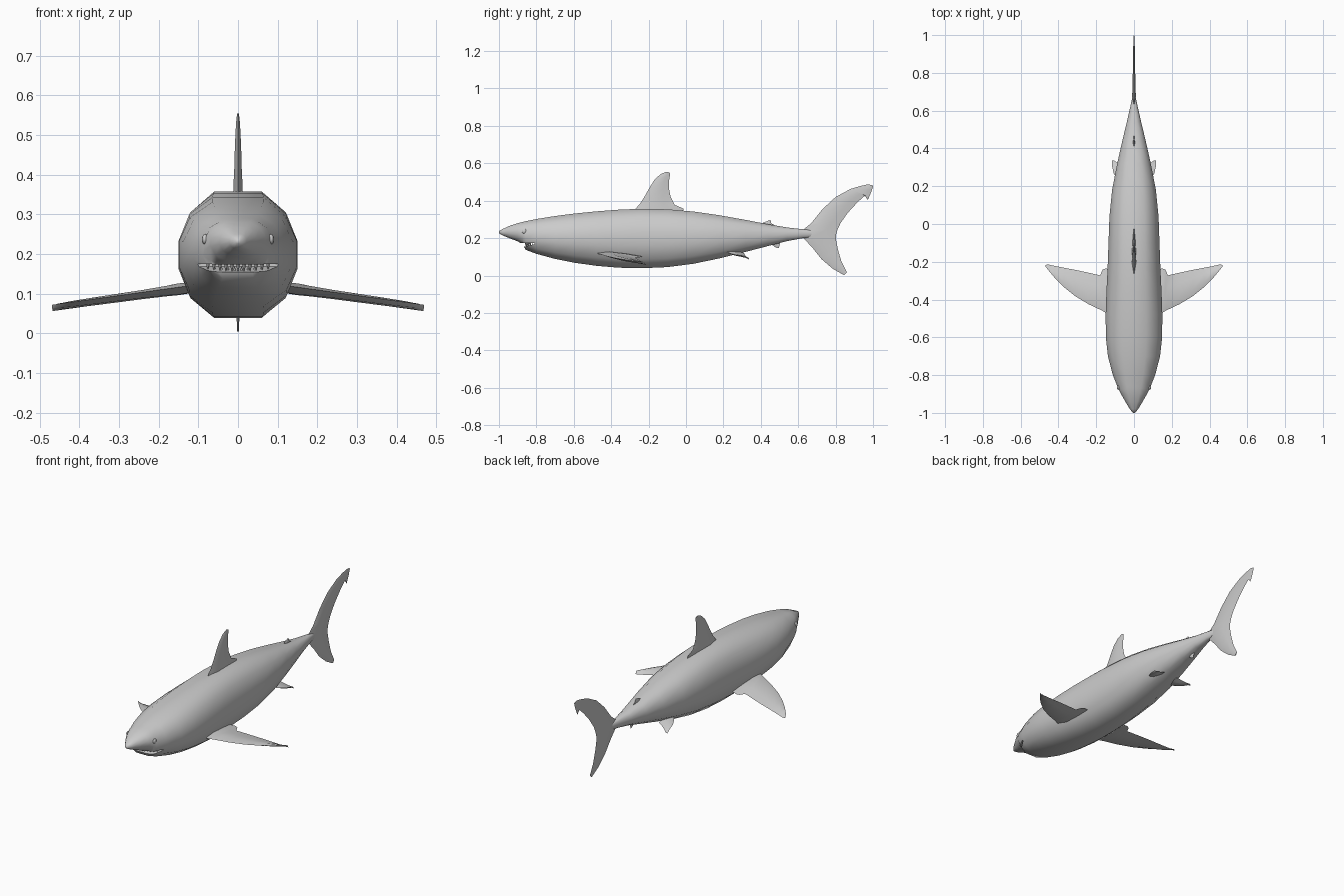
import bpy, bmesh, math
from mathutils import Vector


def finish(obj, angle):
    obj.data.shade_smooth()
    obj.data.set_sharp_from_angle(angle=math.radians(angle))


def loft(name, rings, angle=50):
    """Skin a list of equal-length vertex rings and cap both ends."""
    bm = bmesh.new()
    loops = [[bm.verts.new(p) for p in ring] for ring in rings]
    n = len(loops[0])
    for a, b in zip(loops, loops[1:]):
        for i in range(n):
            j = (i + 1) % n
            bm.faces.new((a[i], a[j], b[j], b[i]))
    bm.faces.new(loops[0])
    bm.faces.new(loops[-1])
    bmesh.ops.recalc_face_normals(bm, faces=bm.faces)
    mesh = bpy.data.meshes.new(name)
    bm.to_mesh(mesh)
    bm.free()
    obj = bpy.data.objects.new(name, mesh)
    bpy.context.collection.objects.link(obj)
    finish(obj, angle)
    return obj


def fin(name, rows, normal):
    """Rows are (leading point, trailing point, half thickness)."""
    n = Vector(normal)
    rings = []
    for lead, trail, t in rows:
        a, b = Vector(lead), Vector(trail)
        p, q = a.lerp(b, 0.28), a.lerp(b, 0.68)
        rings.append([a, p + n * t, q + n * t * 0.65, b, q - n * t * 0.65, p - n * t])
    return loft(name, rings)


def upright_fin(name, rows):
    """Rows are (lead y, lead z, trail y, trail z, half thickness)."""
    return fin(name, [((0, a, b), (0, c, d), t) for a, b, c, d, t in rows], (1, 0, 0))


# Body: twelve-sided rings (y, bottom, top, half width)
stations = [
    (-1.0, .226, .238, .006), (-.98, .214, .249, .022), (-.94, .198, .267, .046),
    (-.90, .183, .280, .069), (-.872, .165, .287, .083), (-.858, .138, .290, .089),
    (-.80, .116, .302, .112), (-.70, .089, .318, .138), (-.60, .069, .331, .149),
    (-.48, .052, .343, .150), (-.36, .042, .352, .146), (-.24, .039, .357, .140),
    (-.10, .045, .354, .135), (.04, .063, .342, .130), (.18, .092, .322, .116),
    (.32, .127, .297, .089), (.44, .158, .274, .062), (.54, .184, .257, .038),
    (.62, .199, .248, .020), (.69, .208, .240, .005)]
quarter = [(1, .24), (.82, .70), (.43, 1)]
section = (quarter + [(-x, z) for x, z in reversed(quarter)]
           + [(-x, -z) for x, z in quarter] + [(x, -z) for x, z in reversed(quarter)])
body = loft("body", [[(sx * w, y, (lo + hi) / 2 + sz * (hi - lo) / 2) for sx, sz in section]
                     for y, lo, hi, w in stations], 60)

# Mouth: wedge cut across the head
wedge = [(-.93, .173), (-.81, .175), (-.81, .168), (-.93, .138)]
cutter = loft("mouth_cutter", [[(x, y, z) for y, z in wedge] for x in (-.2, .2)])
cutter.hide_render = True
cut = body.modifiers.new("mouth", "BOOLEAN")
cut.operation = "DIFFERENCE"
cut.object = cutter
cut.solver = "EXACT"
bpy.context.view_layer.objects.active = body
bpy.ops.object.modifier_apply(modifier=cut.name)
bpy.data.objects.remove(cutter)
finish(body, 60)

# Teeth: small cones along the upper and lower jaw
for row, count, y0, z0, flip in (("upper", 11, -.856, .165, math.pi), ("lower", 10, -.846, .160, 0)):
    for i in range(count):
        s = 2 * i / (count - 1) - 1
        bpy.ops.mesh.primitive_cone_add(
            vertices=5, radius1=.0065, radius2=0, depth=.020,
            location=(.076 * s, y0 + .024 * s * s, z0 + .003 * s * s), rotation=(flip, 0, 0))
        bpy.context.object.name = row + "_tooth"

# Eyes
for side in (-1, 1):
    bpy.ops.mesh.primitive_uv_sphere_add(segments=12, ring_count=8, radius=.013,
                                         location=(side * .083, -.865, .237))
    eye = bpy.context.object
    eye.name = "eye"
    eye.scale = (.6, 1, 1)
    finish(eye, 60)

# Dorsal fins, anal fin and tail
upright_fin("dorsal_fin", [
    (-.29, .335, -.02, .335, .014), (-.27, .357, -.012, .357, .012),
    (-.245, .385, -.06, .378, .011), (-.22, .425, -.082, .42, .009),
    (-.195, .47, -.091, .465, .008), (-.168, .513, -.091, .505, .006),
    (-.135, .543, -.086, .535, .004), (-.105, .555, -.087, .55, .002)])
upright_fin("rear_dorsal_fin", [
    (.39, .262, .46, .258, .006), (.405, .279, .478, .266, .005),
    (.43, .289, .456, .28, .004), (.443, .296, .453, .294, .002)])
upright_fin("anal_fin", [
    (.44, .18, .50, .19, .006), (.455, .168, .505, .176, .005),
    (.475, .153, .499, .16, .003), (.488, .146, .498, .146, .002)])
upright_fin("tail_fin", [
    (.845, .002, .86, .018, .002), (.785, .036, .831, .075, .004),
    (.725, .087, .812, .14, .006), (.675, .15, .802, .19, .008),
    (.625, .203, .803, .22, .010), (.625, .244, .81, .245, .010),
    (.67, .28, .826, .28, .008), (.73, .355, .865, .335, .007),
    (.80, .42, .92, .395, .006), (.88, .463, .957, .427, .005),
    (.93, .478, .972, .404, .004), (.97, .487, .99, .445, .003),
    (.995, .484, 1.0, .476, .002)])

# Paired pectoral and pelvic fins
pectoral = [(.10, -.49, -.25, .012), (.15, -.470, -.235, .014), (.166, -.46, -.242, .013),
            (.18, -.453, -.272, .012), (.24, -.425, -.258, .010), (.31, -.383, -.243, .009),
            (.37, -.335, -.232, .008), (.42, -.285, -.222, .007), (.455, -.243, -.214, .005),
            (.468, -.226, -.217, .003)]
pelvic = [(.045, .19, .31, .128, .008), (.07, .21, .315, .118, .007),
          (.09, .235, .325, .108, .006), (.108, .27, .338, .100, .004),
          (.117, .31, .335, .094, .002)]
for side, label in ((-1, "left"), (1, "right")):
    fin(label + "_pectoral_fin", [
        ((side * x, a, .137 - .139 * x), (side * x, b, .121 - .139 * x), t)
        for x, a, b, t in pectoral], (side * .14, 0, .99))
    fin(label + "_pelvic_fin", [
        ((side * x, a, z + .01), (side * x, b, z - .008), t)
        for x, a, b, z, t in pelvic], (side * .4, 0, .92))
